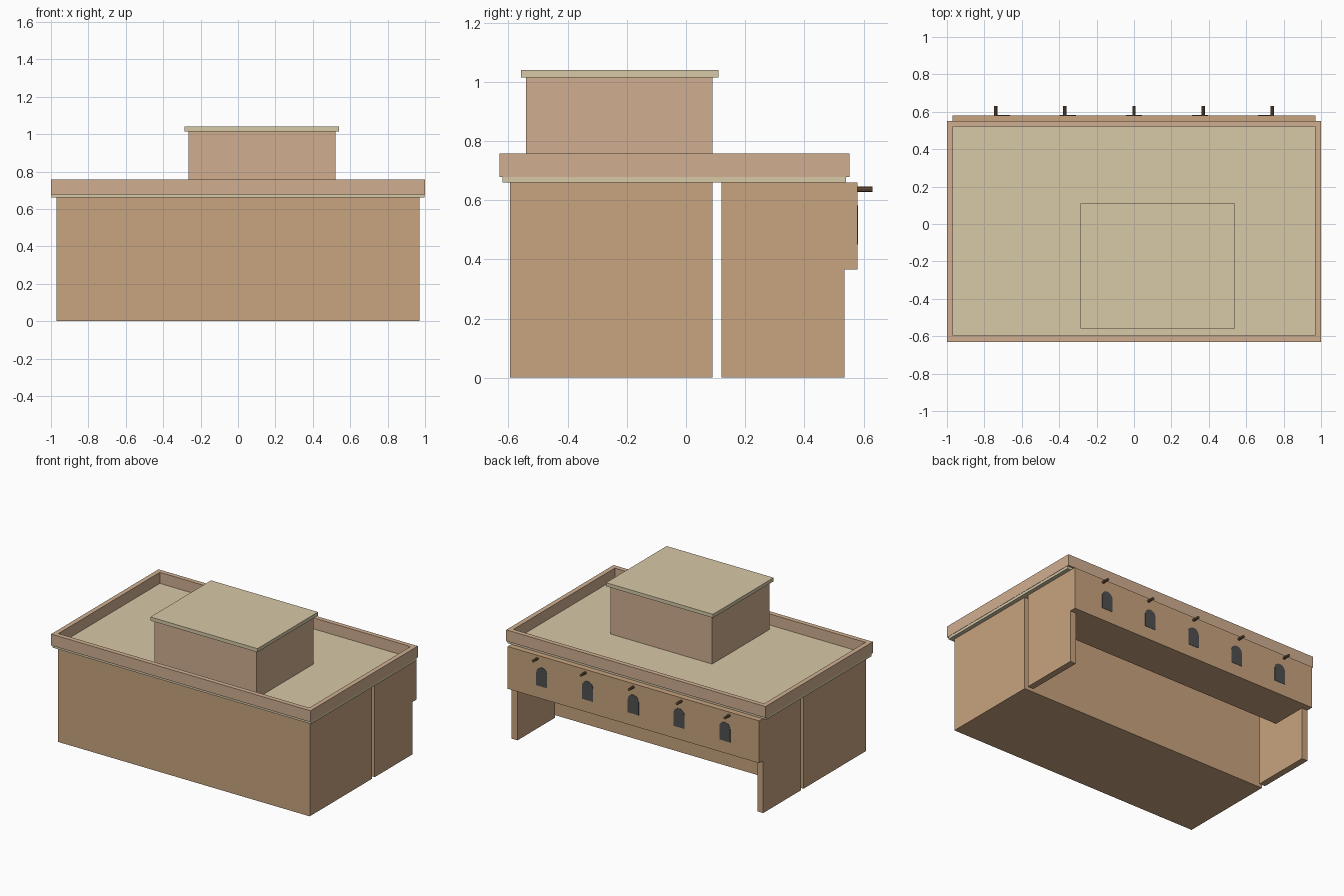
import bpy, bmesh, math

if "Cube" in bpy.data.objects:
    bpy.data.objects.remove(bpy.data.objects["Cube"])


def material(name, rgb):
    m = bpy.data.materials.new(name)
    m.diffuse_color = (*rgb, 1)
    m.use_nodes = True
    m.node_tree.nodes["Principled BSDF"].inputs["Base Color"].default_value = m.diffuse_color
    return m


WALL = material("clay_wall", (0.58, 0.37, 0.21))
TRIM = material("pale_clay", (0.63, 0.43, 0.28))
ROOF = material("roof_plaster", (0.68, 0.58, 0.39))
WOOD = material("dark_wood", (0.20, 0.11, 0.06))
DARK = material("window_dark", (0.08, 0.08, 0.08))


def finish(name, bm, mat):
    bmesh.ops.recalc_face_normals(bm, faces=bm.faces)
    me = bpy.data.meshes.new(name)
    bm.to_mesh(me)
    bm.free()
    me.materials.append(mat)
    ob = bpy.data.objects.new(name, me)
    bpy.context.collection.objects.link(ob)
    return ob


def box(name, x, y, z, mat):
    bm = bmesh.new()
    bmesh.ops.create_cube(bm, size=1)
    for v in bm.verts:
        v.co = [r[0] if c < 0 else r[1] for c, r in zip(v.co, (x, y, z))]
    return finish(name, bm, mat)


def extrude_profile(name, points, y0, y1, mat):
    # Profile in the xz plane, extruded along y
    bm = bmesh.new()
    face = bm.faces.new([bm.verts.new((px, y0, pz)) for px, pz in points])
    ext = bmesh.ops.extrude_face_region(bm, geom=[face])["geom"]
    for v in ext:
        if isinstance(v, bmesh.types.BMVert):
            v.co.y = y1
    return finish(name, bm, mat)


# Ground floor block, with a narrow slot between it and the porch
box("main_block", (-0.97, 0.97), (-0.595, 0.09), (0, 0.66), WALL)

# Porch side walls
for side, a, b in (("right", 0.925, 0.97), ("left", -0.97, -0.925)):
    box(f"porch_wall_{side}", (a, b), (0.12, 0.535), (0, 0.66), WALL)

# Upper gallery over the porch
box("gallery", (-0.97, 0.97), (0.28, 0.58), (0.365, 0.66), WALL)

# Roof slab
box("roof_slab", (-0.998, 0.998), (-0.62, 0.54), (0.66, 0.68), ROOF)

# Parapet around the roof
P0, P1 = 0.678, 0.757
box("parapet_front", (-1, 1), (-0.63, -0.597), (P0, P1), TRIM)
box("parapet_back", (-1, 1), (0.52, 0.552), (P0, P1), TRIM)
for side, a, b in (("right", 0.967, 1), ("left", -1, -0.967)):
    box(f"parapet_{side}", (a, b), (-0.597, 0.52), (P0, P1), TRIM)

# Rooftop room and its cap
box("roof_room", (-0.265, 0.52), (-0.54, 0.09), (0.68, 1.015), TRIM)
box("roof_room_cap", (-0.285, 0.54), (-0.558, 0.11), (1.015, 1.04), ROOF)

for i in range(-2, 3):
    # Arched window panel
    cx, r, sill, spring = i * 0.353, 0.042, 0.45, 0.54
    arch = [(cx - r, sill), (cx + r, sill)]
    arch += [(cx + r * math.cos(math.pi * k / 10),
              spring + r * math.sin(math.pi * k / 10)) for k in range(11)]
    extrude_profile(f"arched_window_{i + 3}", arch, 0.57, 0.582, DARK)

    # Projecting roof beam
    bx, br = i * 0.37, 0.009
    ring = [(bx + br * math.cos(math.tau * k / 10),
             0.637 + br * math.sin(math.tau * k / 10)) for k in range(10)]
    extrude_profile(f"beam_end_{i + 3}", ring, 0.54, 0.63, WOOD)
